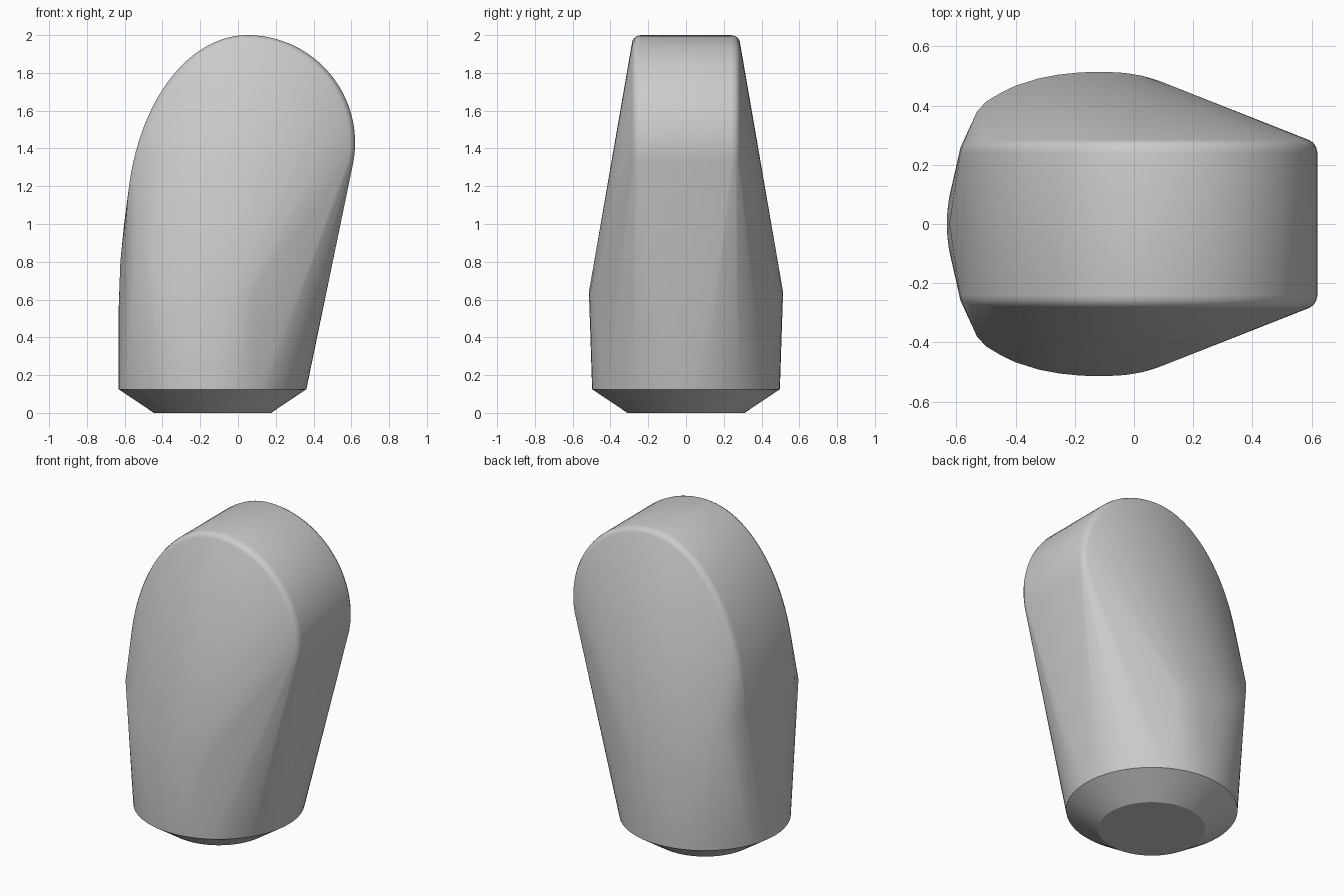
import bpy, bmesh
from math import sin, cos, pi, radians

cube = bpy.data.objects.get("Cube")
if cube:
    bpy.data.objects.remove(cube, do_unlink=True)

grey = bpy.data.materials.new("plain_grey")
grey.use_nodes = True
colour = (0.6, 0.6, 0.6, 1)
grey.diffuse_color = colour
grey.node_tree.nodes["Principled BSDF"].inputs["Base Color"].default_value = colour

BASE_X = -0.135


def circle(radius, z, start=0, end=2 * pi, steps=64):
    angles = [start + (end - start) * i / steps for i in range(steps + 1)]
    return [(BASE_X + radius * cos(a), radius * sin(a), z) for a in angles]


def head_outline(inset):
    """Leaning rounded head: round on the right, a long oval on the left."""
    right = [(0.05 + (0.57 - inset) * cos(a), 1.43 + (0.57 - inset) * sin(a))
             for a in [radians(-10 + 100 * i / 24) for i in range(25)]]
    left = [(0.05 - (0.64 - inset) * cos(a), 1 + (1 - inset) * sin(a))
            for a in [radians(90 * i / 28) for i in range(28)]]
    return right + left


# Chamfered foot and round lower body
points = circle(0.31, 0) + circle(0.497, 0.125)
points += circle(0.497, 0.55, pi * 0.6, pi * 1.4, 32)
points += [(-0.603, 0, 1.0), (-0.623, 0, 0.8)]

# Lower rim of the sloping faces, mirrored front to back
rim = [(-0.53, 0.38, 0.95), (-0.5, 0.413, 0.87), (-0.45, 0.443, 0.81),
       (-0.4, 0.467, 0.76), (-0.32, 0.492, 0.71), (-0.25, 0.505, 0.675),
       (-0.18, 0.512, 0.65), (-0.1, 0.514, 0.64), (-0.03, 0.51, 0.63),
       (0.03, 0.5, 0.63), (0.08, 0.485, 0.64)]
for side in (-1, 1):
    points += [(x, side * y, z) for x, y, z in rim]
    # Softly rounded edge of the head
    for inset, y in ((0, 0.24), (0.004, 0.258), (0.014, 0.274), (0.03, 0.284)):
        points += [(x, side * y, z) for x, z in head_outline(inset)]

# Stretch one convex skin over all the sections
bm = bmesh.new()
for p in points:
    bm.verts.new(p)
bmesh.ops.remove_doubles(bm, verts=bm.verts, dist=0.0005)
hull = bmesh.ops.convex_hull(bm, input=bm.verts)
unused = {v for v in hull["geom_interior"] + hull["geom_unused"]
          if isinstance(v, bmesh.types.BMVert)}
bmesh.ops.delete(bm, geom=list(unused), context="VERTS")
bmesh.ops.dissolve_limit(bm, angle_limit=radians(0.5), verts=bm.verts, edges=bm.edges)
bmesh.ops.recalc_face_normals(bm, faces=bm.faces)
mesh = bpy.data.meshes.new("body")
bm.to_mesh(mesh)
bm.free()
mesh.materials.append(grey)
body = bpy.data.objects.new("body", mesh)
bpy.context.collection.objects.link(body)
bpy.context.view_layer.objects.active = body
body.select_set(True)
bpy.ops.object.shade_smooth_by_angle(angle=radians(30))
